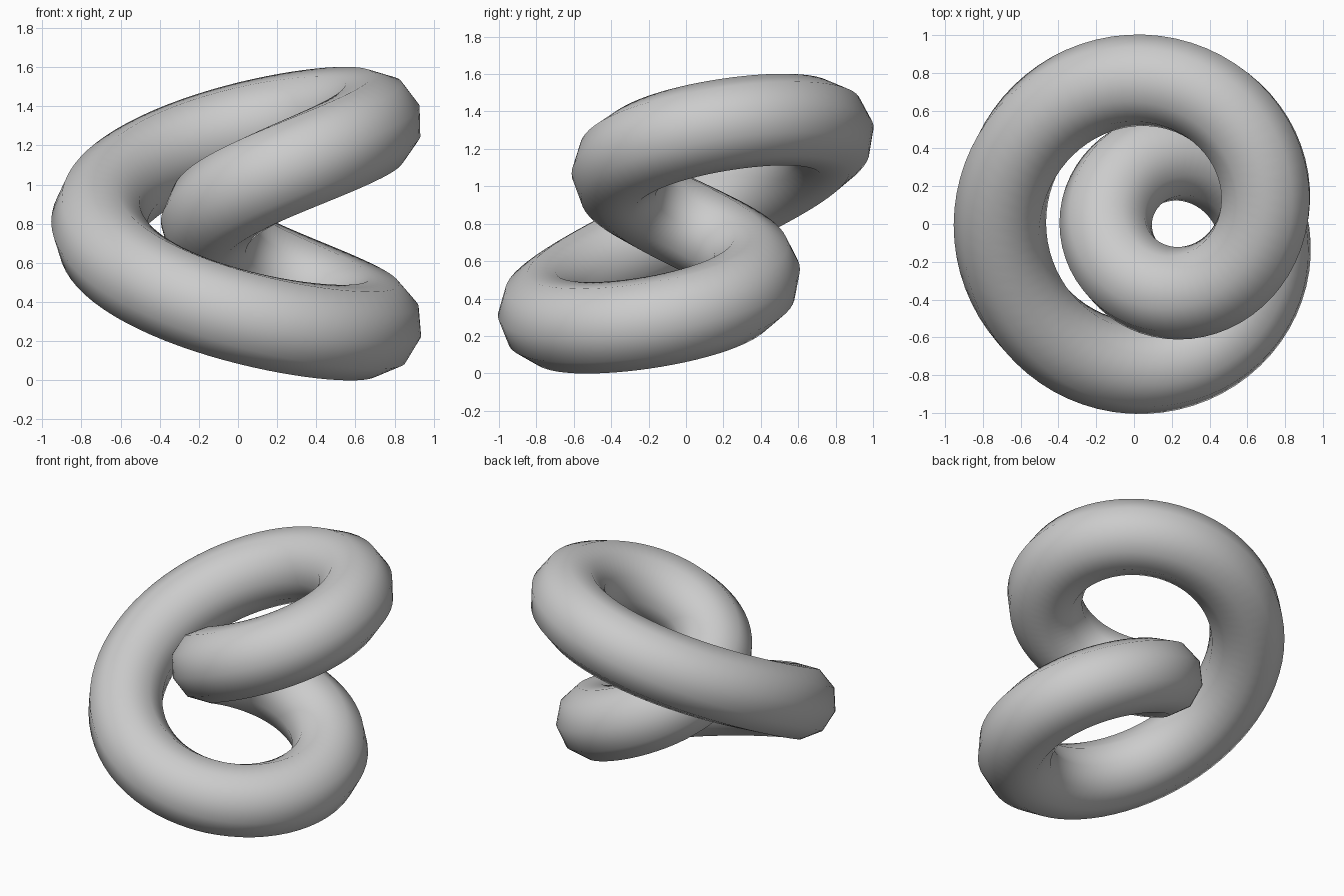
import bpy
from math import sin, cos, pi

if "Cube" in bpy.data.objects:
    bpy.data.objects.remove(bpy.data.objects["Cube"])

# Closed two-turn loop: large outer turn crossing into a small inner turn
STEPS = 128
A, B = 0.28, 0.555


def path(t):
    return (0.125 - A * cos(t) - B * cos(2 * t),
            A * sin(t) + B * sin(2 * t),
            0.80 + 0.54 * sin(t) + 0.07 * sin(2 * t))


curve = bpy.data.curves.new("knotted_ring", "CURVE")
curve.dimensions = "3D"
curve.twist_mode = "MINIMUM"
spline = curve.splines.new("POLY")
spline.points.add(STEPS - 1)
for i, p in enumerate(spline.points):
    p.co = (*path(2 * pi * i / STEPS), 1)
spline.use_cyclic_u = True

# Round tube with ten sides
curve.bevel_depth = 0.245
curve.bevel_resolution = 3
ring = bpy.data.objects.new("knotted_ring", curve)
bpy.context.collection.objects.link(ring)

# Turn into a smooth mesh
bpy.context.view_layer.objects.active = ring
ring.select_set(True)
bpy.ops.object.convert(target="MESH")
bpy.ops.object.shade_smooth()
